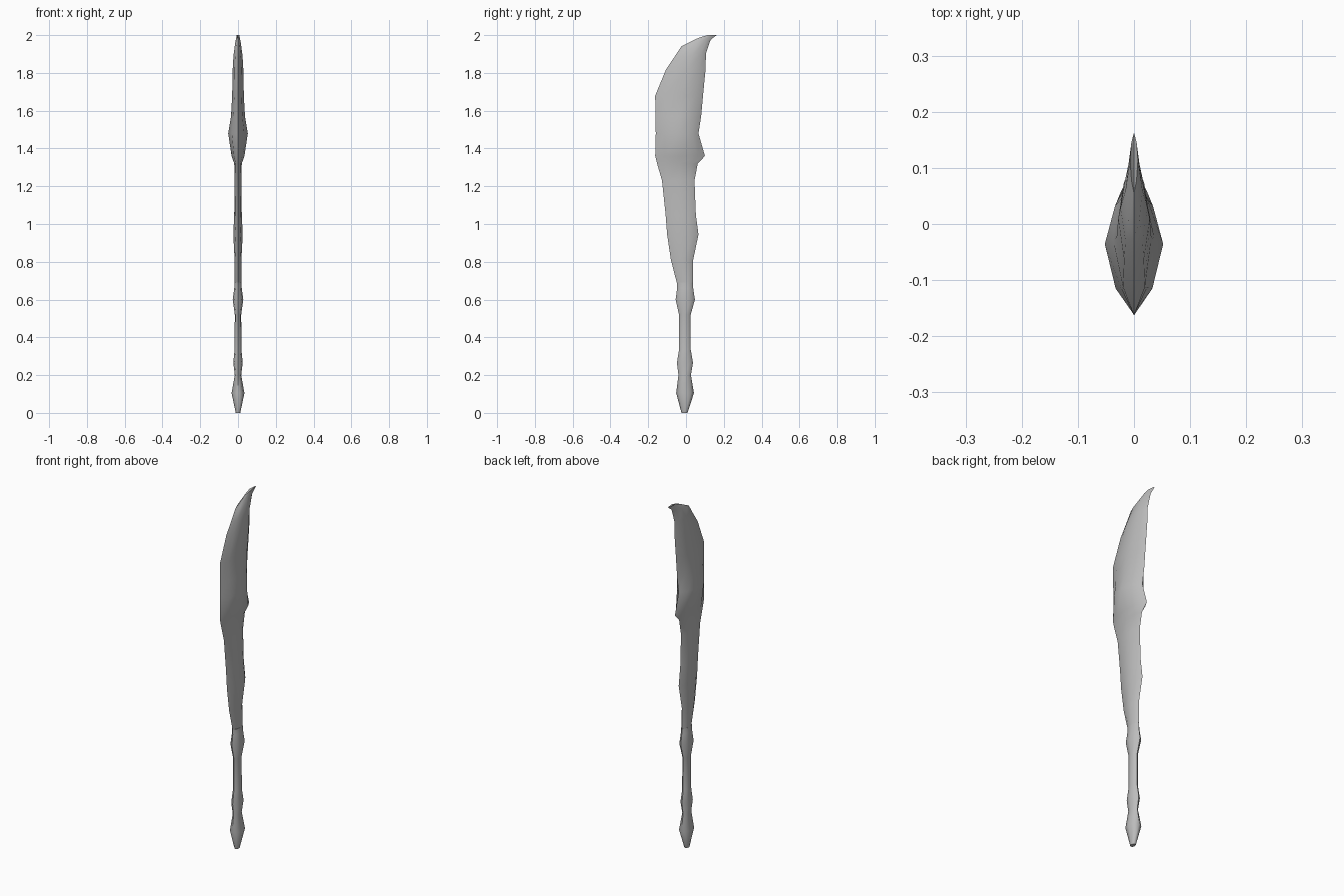
import bpy
import bmesh
from math import radians

cube = bpy.data.objects.get("Cube")
if cube:
    bpy.data.objects.remove(cube, do_unlink=True)

steel = bpy.data.materials.new("grey steel")
steel.use_nodes = True
grey = (0.5, 0.5, 0.5, 1)
steel.diffuse_color = grey
steel.node_tree.nodes["Principled BSDF"].inputs["Base Color"].default_value = grey

# Half cross-sections from front edge to back edge: (position -1..1, width 0..1)
GRIP = [(-1, 0), (-0.7, 0.72), (0, 1), (0.7, 0.72), (1, 0)]
BLADE = [(-1, 0), (-0.6, 0.63), (0.1, 1), (0.7, 0.65), (1, 0)]


def loft(name, stations, section):
    """Skin stations of (height, front y, back y, half thickness)."""
    bm = bmesh.new()
    outline = [(u, w) for u, w in section] + [(u, -w) for u, w in section[-2:0:-1]]
    rings = []
    for z, front, back, half in stations:
        mid, reach = (front + back) / 2, (back - front) / 2
        # upper blade sections lean up along the hooked tip
        lean = max(0, z - 1.8) * 0.25
        rings.append([bm.verts.new((w * half, mid + u * reach,
                                    min(2, z + lean * (u + 1) / 2)))
                      for u, w in outline])
    n = len(outline)
    for low, high in zip(rings, rings[1:]):
        for i in range(n):
            j = (i + 1) % n
            bm.faces.new((low[i], low[j], high[j], high[i]))
    bm.faces.new(rings[0])
    bm.faces.new(rings[-1])
    bmesh.ops.remove_doubles(bm, verts=bm.verts, dist=0.0001)
    bmesh.ops.recalc_face_normals(bm, faces=bm.faces)
    mesh = bpy.data.meshes.new(name)
    bm.to_mesh(mesh)
    bm.free()
    mesh.materials.append(steel)
    obj = bpy.data.objects.new(name, mesh)
    bpy.context.collection.objects.link(obj)
    bpy.ops.object.select_all(action="DESELECT")
    obj.select_set(True)
    bpy.context.view_layer.objects.active = obj
    bpy.ops.object.shade_smooth_by_angle(angle=radians(60))
    return obj


# Pommel, ringed grip and collar
loft("grip", [
    (0, -0.024, 0.008, 0.012),
    (0.105, -0.052, 0.042, 0.034),
    (0.2, -0.04, 0.026, 0.017),
    (0.265, -0.048, 0.037, 0.025),
    (0.335, -0.037, 0.025, 0.018),
    (0.52, -0.037, 0.025, 0.017),
    (0.6, -0.055, 0.047, 0.028),
    (0.66, -0.047, 0.038, 0.02),
    (0.69, -0.049, 0.037, 0.018),
], GRIP)

# Tapered shaft, swollen guard and hooked cutting blade
loft("blade", [
    (0.69, -0.049, 0.037, 0.018),
    (0.81, -0.08, 0.038, 0.018),
    (0.945, -0.1, 0.066, 0.025),
    (1.05, -0.108, 0.052, 0.02),
    (1.23, -0.127, 0.045, 0.018),
    (1.32, -0.153, 0.062, 0.02),
    (1.36, -0.163, 0.1, 0.034),
    (1.48, -0.16, 0.066, 0.052),
    (1.57, -0.162, 0.08, 0.037),
    (1.68, -0.163, 0.09, 0.031),
    (1.82, -0.105, 0.104, 0.028),
    (1.88, -0.064, 0.105, 0.024),
    (1.94, -0.025, 0.13, 0.015),
    (1.98, 0.055, 0.162, 0.007),
    (2, 0.163, 0.163, 0),
], BLADE)
